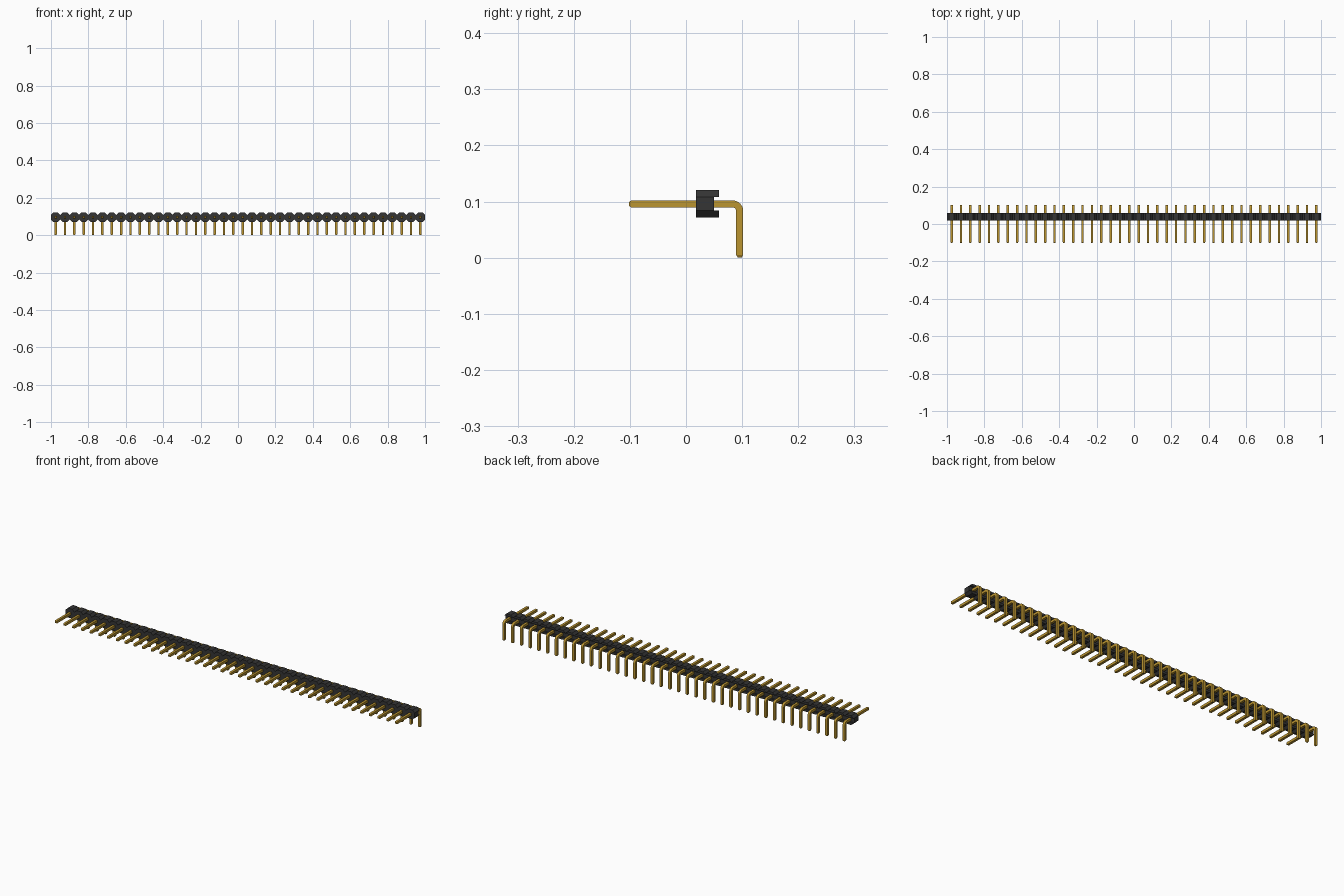
import bpy, bmesh, math
from mathutils import Vector

if "Cube" in bpy.data.objects:
    bpy.data.objects.remove(bpy.data.objects["Cube"])

COUNT, PITCH = 40, 0.05
HALF = 0.0062            # half thickness of a pin
AXIS = 0.0957            # height of the pin axis, and depth of its leg
TIP = 0.102              # front end of the pins


def material(name, colour):
    mat = bpy.data.materials.new(name)
    mat.use_nodes = True
    mat.diffuse_color = (*colour, 1)
    mat.node_tree.nodes["Principled BSDF"].inputs["Base Color"].default_value = (*colour, 1)
    return mat


def finish(bm, name, mat):
    bmesh.ops.recalc_face_normals(bm, faces=bm.faces)
    mesh = bpy.data.meshes.new(name)
    bm.to_mesh(mesh)
    bm.free()
    mesh.materials.append(mat)
    return mesh


def add_object(name, mesh):
    ob = bpy.data.objects.new(name, mesh)
    bpy.context.collection.objects.link(ob)
    return ob


gold = material("gold", (0.50, 0.30, 0.03))
black = material("black plastic", (0.035, 0.035, 0.035))

# Housing: a row of eight-sided cells with a groove along the back
FRONT, GROOVE, BACK = 0.018, 0.050, 0.059
LEVELS = [(0.072, 0.013), (0.084, 0.025), (0.1085, 0.025), (0.1205, 0.013)]
bm = bmesh.new()
for i in range(COUNT):
    cx = (i - (COUNT - 1) / 2) * PITCH
    rows = [[bm.verts.new((cx + s * w, FRONT, z)) for s in (-1, 1)] for z, w in LEVELS]
    bands = [bm.faces.new((a[0], a[1], b[1], b[0])) for a, b in zip(rows, rows[1:])]
    ext = bmesh.ops.extrude_face_region(bm, geom=bands)["geom"]
    bmesh.ops.translate(bm, vec=(0, GROOVE - FRONT, 0),
                        verts=[g for g in ext if isinstance(g, bmesh.types.BMVert)])
    caps = [g for g in ext if isinstance(g, bmesh.types.BMFace)
            and all(v.co.y > GROOVE - 1e-4 for v in g.verts)]
    # top and bottom rails stand proud of the groove
    rails = [f for f in caps if abs(f.calc_center_median().z - 0.09625) > 0.01]
    for f in bmesh.ops.extrude_discrete_faces(bm, faces=rails)["faces"]:
        bmesh.ops.translate(bm, vec=(0, BACK - GROOVE, 0), verts=f.verts)
# join neighbouring cells
bm.normal_update()
inner = [f for f in bm.faces if abs(f.normal.x) > 0.95
         and abs(f.calc_center_median().x) < 0.99]
bmesh.ops.delete(bm, geom=inner, context='FACES')
bmesh.ops.remove_doubles(bm, verts=bm.verts, dist=1e-5)
add_object("housing", finish(bm, "housing", black))

# Pin: square section swept along a right-angled path with tapered ends
RADIUS, TAPER = 0.0125, 0.005
path = [(-TIP, AXIS, 0, 0.55), (-TIP + TAPER, AXIS, 0, 1)]
for k in range(9):
    a = math.radians(90 * k / 8)
    path.append((AXIS - RADIUS + RADIUS * math.sin(a),
                 AXIS - RADIUS + RADIUS * math.cos(a), a, 1))
path += [(AXIS, TAPER, math.pi / 2, 1), (AXIS, 0, math.pi / 2, 0.55)]

bm = bmesh.new()
rings = []
for y, z, a, scale in path:
    out = Vector((0, math.sin(a), math.cos(a)))
    side = Vector((1, 0, 0))
    h = HALF * scale
    rings.append([bm.verts.new(Vector((0, y, z)) + side * (sx * h) + out * (so * h))
                  for sx, so in ((-1, -1), (1, -1), (1, 1), (-1, 1))])
for r, s in zip(rings, rings[1:]):
    for j in range(4):
        k = (j + 1) % 4
        bm.faces.new((r[j], r[k], s[k], s[j]))
bm.faces.new(rings[0])
bm.faces.new(rings[-1])
pin_mesh = finish(bm, "pin", gold)

for i in range(COUNT):
    pin = add_object(f"pin_{i + 1:02d}", pin_mesh)
    pin.location.x = (i - (COUNT - 1) / 2) * PITCH

# Smooth the bend and keep the square edges sharp
bpy.ops.object.select_all(action='DESELECT')
pin.select_set(True)
bpy.context.view_layer.objects.active = pin
bpy.ops.object.shade_smooth_by_angle(angle=math.radians(25))
